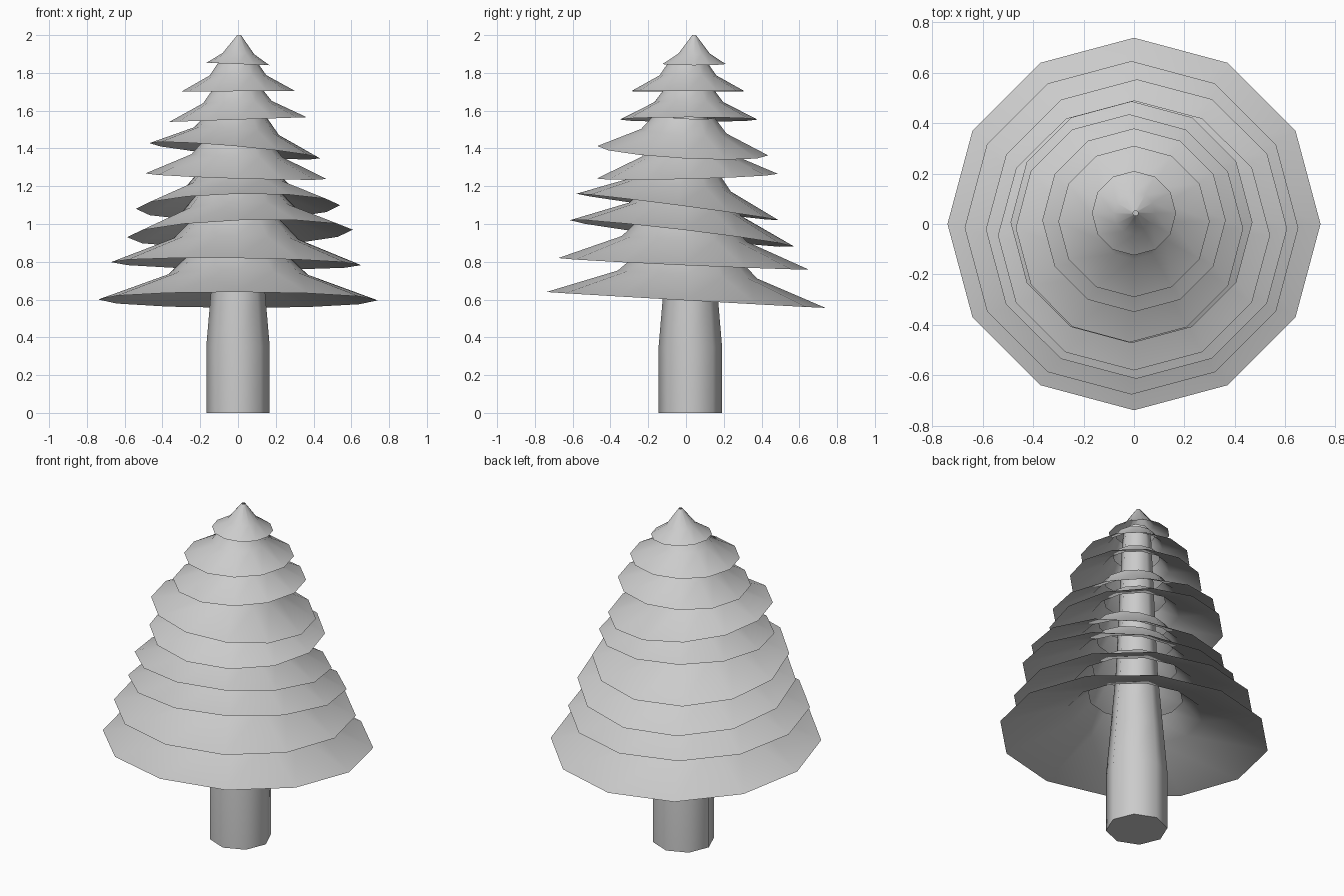
import bpy, bmesh, math
from mathutils import Vector, Matrix

if "Cube" in bpy.data.objects:
    bpy.data.objects.remove(bpy.data.objects["Cube"])


def lathe(name, profile, sides, matrix, cap=False):
    """Revolve (radius, height) points into a low-sided shell."""
    bm = bmesh.new()
    rings = []
    for r, z in profile:
        rings.append([bm.verts.new((r * math.cos(2 * math.pi * i / sides),
                                    r * math.sin(2 * math.pi * i / sides), z))
                      for i in range(sides)])
    for a, b in zip(rings, rings[1:]):
        for i in range(sides):
            j = (i + 1) % sides
            bm.faces.new((a[i], a[j], b[j], b[i]))
    if cap:
        bm.faces.new(rings[0][::-1])
        bm.faces.new(rings[-1])
    bm.transform(matrix)
    for f in bm.faces:
        f.smooth = len(f.verts) == 4
    mesh = bpy.data.meshes.new(name)
    bm.to_mesh(mesh)
    bm.free()
    obj = bpy.data.objects.new(name, mesh)
    bpy.context.collection.objects.link(obj)
    return obj


# Tapering trunk running up through all tiers
lathe("trunk", [(0.168, 0), (0.168, 0.35), (0.145, 0.62), (0.115, 0.98),
                (0.08, 1.8), (0.07, 1.88)], 8,
      Matrix.Translation((0, 0.023, 0)), cap=True)

# Branch tiers: centre x, y, z, rim radius, slope along x, slope along y, height
tiers = [
    (0.00, 0.00, 0.598, 0.740, -0.003, -0.057, 0.24),
    (-0.01, -0.015, 0.79, 0.662, -0.012, -0.045, 0.235),
    (0.01, -0.02, 0.95, 0.598, 0.033, -0.118, 0.23),
    (0.00, -0.045, 1.09, 0.540, 0.018, -0.131, 0.21),
    (-0.01, 0.007, 1.253, 0.480, -0.031, 0.026, 0.195),
    (-0.018, -0.017, 1.388, 0.453, -0.089, -0.055, 0.185),
    (0.00, 0.015, 1.553, 0.364, 0.034, 0.00, 0.165),
    (0.00, 0.01, 1.703, 0.300, 0.008, 0.00, 0.15),
    (0.00, 0.043, 1.847, 0.167, -0.04, 0.00, 0.153),
]
for n, (x, y, z, r, sx, sy, h) in enumerate(tiers):
    top = 0.01 if n == len(tiers) - 1 else 0.35 * r   # last tier ends in a tip
    mid = 0.36 if n == len(tiers) - 1 else 0.56
    tilt = Vector((0, 0, 1)).rotation_difference(Vector((-sx, -sy, 1)))
    lathe(f"branch_tier_{n + 1}",
          [(r, 0), (0.5 * r, mid * h), (top, h)], 12,
          Matrix.Translation((x, y, z)) @ tilt.to_matrix().to_4x4())
